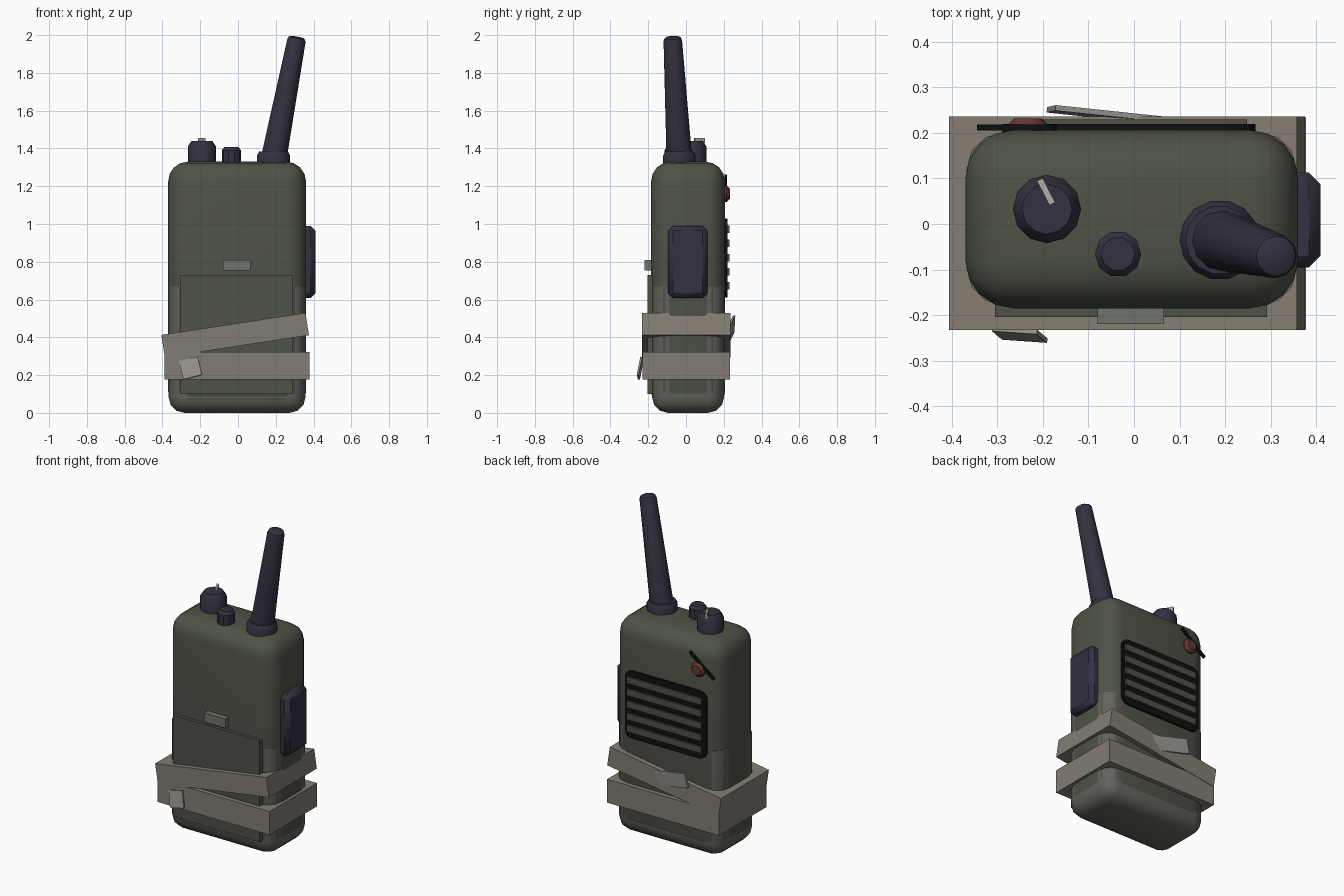
import bpy, bmesh, math
from mathutils import Vector, Matrix

if "Cube" in bpy.data.objects:
    bpy.data.objects.remove(bpy.data.objects["Cube"])


def material(name, rgb):
    m = bpy.data.materials.new(name)
    m.diffuse_color = (*rgb, 1)
    m.use_nodes = True
    m.node_tree.nodes["Principled BSDF"].inputs["Base Color"].default_value = m.diffuse_color
    return m


GREEN = material("olive_shell", (0.075, 0.085, 0.06))
PACK = material("grey_olive", (0.12, 0.125, 0.105))
PALE = material("pale_latch", (0.16, 0.17, 0.15))
NAVY = material("dark_rubber", (0.035, 0.03, 0.052))
TAPE = material("tape", (0.23, 0.205, 0.17))
TAPE_END = material("tape_end", (0.3, 0.29, 0.26))
BLACK = material("black", (0.005, 0.005, 0.005))
RED = material("red_lamp", (0.14, 0.035, 0.03))
MARK = material("pointer", (0.45, 0.43, 0.37))


def finish(name, bm, mat, angle=40):
    bmesh.ops.recalc_face_normals(bm, faces=bm.faces)
    me = bpy.data.meshes.new(name)
    bm.to_mesh(me)
    bm.free()
    ob = bpy.data.objects.new(name, me)
    bpy.context.collection.objects.link(ob)
    me.materials.append(mat)
    bpy.ops.object.select_all(action='DESELECT')
    ob.select_set(True)
    bpy.context.view_layer.objects.active = ob
    bpy.ops.object.shade_smooth_by_angle(angle=math.radians(angle))
    return ob


def box(name, lo, hi, mat, bevel=0, segs=1, rot=(0, 0, 0), axis=None, cut_z=None):
    """Box between two corners; bevels all edges, or only those along one axis."""
    lo, hi = Vector(lo), Vector(hi)
    bm = bmesh.new()
    bmesh.ops.create_cube(bm, size=1, matrix=Matrix.Diagonal((*(hi - lo), 1)))
    if bevel:
        edges = [e for e in bm.edges if axis is None or
                 abs((e.verts[0].co - e.verts[1].co).normalized()[axis]) > 0.9]
        bmesh.ops.bevel(bm, geom=edges, offset=bevel, segments=segs,
                        profile=0.5, affect='EDGES')
    for ax, ang in zip("XYZ", rot):
        bm.transform(Matrix.Rotation(math.radians(ang), 4, ax))
    bm.transform(Matrix.Translation((lo + hi) / 2))
    if cut_z is not None:
        geom = bm.verts[:] + bm.edges[:] + bm.faces[:]
        cut = bmesh.ops.bisect_plane(bm, geom=geom, plane_co=(0, 0, cut_z),
                                     plane_no=(0, 0, 1), clear_outer=True)
        edges = [g for g in cut["geom_cut"] if isinstance(g, bmesh.types.BMEdge)]
        bmesh.ops.contextual_create(bm, geom=edges)
    return finish(name, bm, mat)


def lathe(name, profile, base, mat, sides=12, direction=(0, 0, 1)):
    """Turned part: (radius, height) rings along a direction."""
    bm = bmesh.new()
    rings = [[bm.verts.new((r * math.cos(a), r * math.sin(a), h))
              for a in (2 * math.pi * i / sides for i in range(sides))]
             for r, h in profile]
    for a, b in zip(rings, rings[1:]):
        for i in range(sides):
            j = (i + 1) % sides
            bm.faces.new((a[i], a[j], b[j], b[i]))
    bm.faces.new(rings[0][::-1])
    bm.faces.new(rings[-1])
    turn = Vector((0, 0, 1)).rotation_difference(Vector(direction)).to_matrix().to_4x4()
    bm.transform(Matrix.Translation(base) @ turn)
    return finish(name, bm, mat, 35)


# Shell, and the lower pack whose tighter corners show through it
box("body", (-0.37, -0.185, 0.008), (0.36, 0.206, 1.33), GREEN, 0.105, 4)
box("battery_pack", (-0.368, -0.18, 0), (0.358, 0.202, 1.2), PACK, 0.085, 3, cut_z=0.67)

# Front cover and latch
box("front_cover", (-0.305, -0.204, 0.1), (0.292, -0.15, 0.73), GREEN)
box("cover_latch", (-0.08, -0.219, 0.753), (0.066, -0.17, 0.81), PALE)

# Talk button on the right side
ob = box("talk_button", (0.33, -0.095, 0.607), (0.409, 0.113, 0.99), NAVY, 0.025, 1)

# Antenna
lathe("antenna_collar", [(0.088, 0), (0.088, 0.04), (0.075, 0.062)],
      (0.188, -0.035, 1.323), NAVY, 14)
foot, tip = Vector((0.188, -0.035, 1.34)), Vector((0.313, -0.071, 1.99))
length = (tip - foot).length
lathe("antenna", [(0.068, 0), (0.049, length - 0.02), (0.044, length - 0.006),
                  (0.034, length)], foot, NAVY, 12, tip - foot)

# Knobs
lathe("volume_knob", [(0.075, 0), (0.075, 0.09), (0.055, 0.12)],
      (-0.191, 0.033, 1.32), NAVY, 12)
box("knob_pointer", (-0.200, 0.041, 1.425), (-0.186, 0.101, 1.455), MARK, rot=(0, 0, 27))
lathe("channel_knob", [(0.051, 0), (0.051, 0.07), (0.037, 0.088)],
      (-0.035, -0.066, 1.32), NAVY, 10)

# Speaker grille on the back
box("speaker_panel", (-0.29, 0.185, 0.612), (0.267, 0.219, 1.03), BLACK, 0.045, 3, axis=1)
for i in range(5):
    z = 0.672 + i * 0.075
    box(f"speaker_slat_{i + 1}", (-0.262, 0.2, z - 0.02), (0.248, 0.229, z + 0.02), GREEN)

# Warning lamp with a stray black strip across it
lathe("lamp", [(0.046, 0), (0.046, 0.035), (0.03, 0.052)],
      (-0.233, 0.18, 1.16), RED, 10, (0, 1, 0))
box("black_strip", (-0.362, 0.205, 1.182), (-0.152, 0.218, 1.198), BLACK, rot=(0, -38, 0))

# Tape wraps, one level and one slanted, with loose ends
box("tape_lower", (-0.39, -0.231, 0.178), (0.378, 0.234, 0.323), TAPE)
box("tape_upper", (-0.401, -0.233, 0.352), (0.371, 0.236, 0.472), TAPE, rot=(0, -8.7, 0))
box("tape_end_front", (-0.302, -0.248, 0.187), (-0.2, -0.238, 0.287), TAPE_END,
    rot=(-10, -14, -4))
box("tape_end_back", (-0.185, 0.234, 0.4), (0.065, 0.246, 0.49), TAPE_END,
    rot=(-4, 12, -6))
